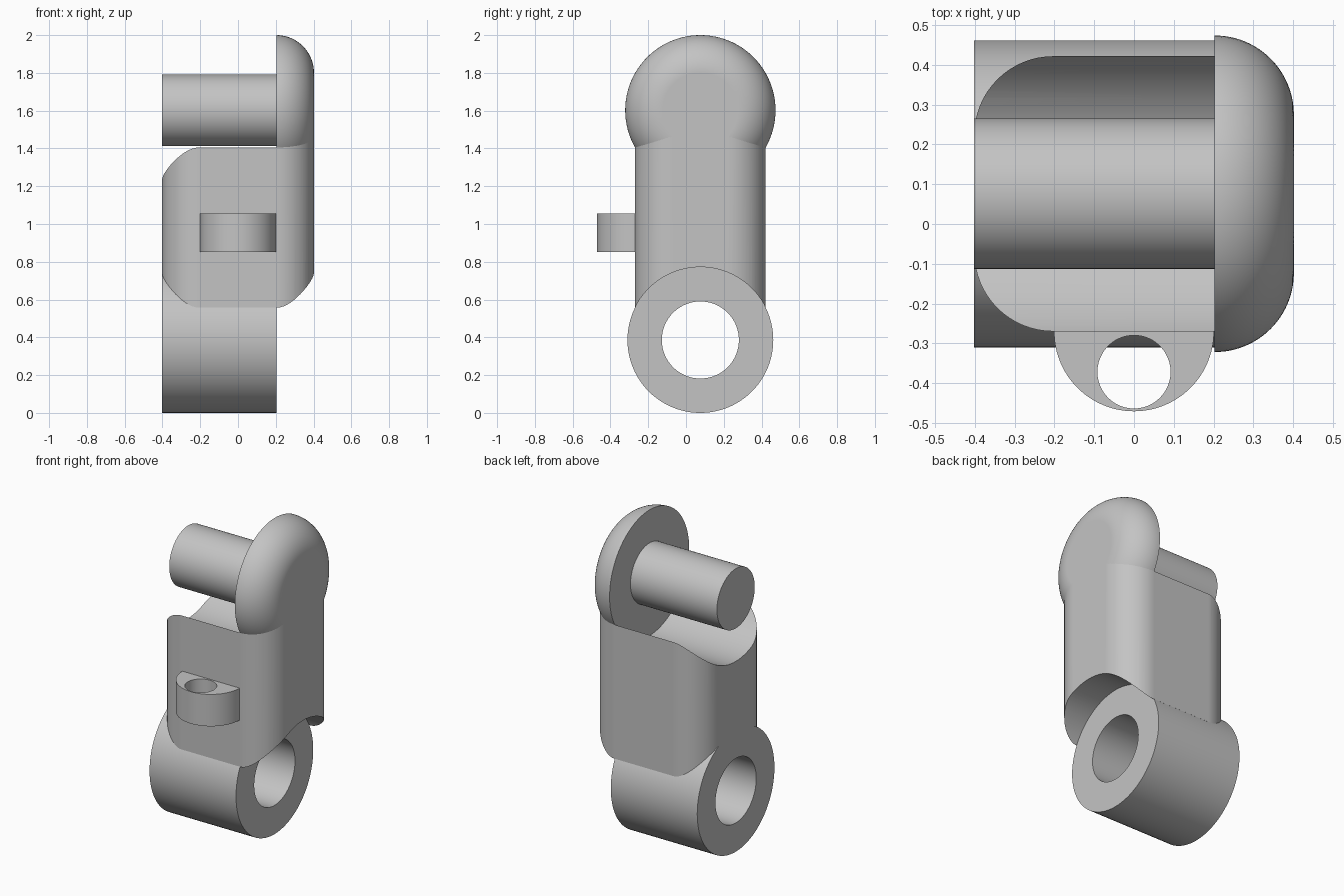
import bpy
import bmesh
from math import sin, cos, pi, radians

cube = bpy.data.objects.get("Cube")
if cube:
    bpy.data.objects.remove(cube, do_unlink=True)

grey = bpy.data.materials.new("light grey")
grey.use_nodes = True
COLOUR = (0.55, 0.55, 0.55, 1)
grey.diffuse_color = COLOUR
grey.node_tree.nodes["Principled BSDF"].inputs["Base Color"].default_value = COLOUR

MID = 0.076            # depth of the link's centre plane
SIDE = 0.402           # half width
INNER = 0.203          # inner face of the pin arm
HALF = 0.346           # half depth of the body
FILLET = SIDE - INNER
PIN_Z, CAP_R = 1.602, 0.398
RING_Z, RING_R, HOLE_R = 0.386, 0.386, 0.204
STEPS = 96


def make(name, bm):
    bmesh.ops.recalc_face_normals(bm, faces=bm.faces)
    mesh = bpy.data.meshes.new(name)
    bm.to_mesh(mesh)
    bm.free()
    mesh.materials.append(grey)
    ob = bpy.data.objects.new(name, mesh)
    bpy.context.collection.objects.link(ob)
    return ob


def arc(cx, cy, r, start, end, n=16):
    angles = [radians(start + (end - start) * i / n) for i in range(n + 1)]
    return [(cx + r * cos(a), cy + r * sin(a)) for a in angles]


def lathe(name, profile, z, closed=False):
    """Revolve (x, radius) points about the cross axis at height z."""
    bm = bmesh.new()
    rows = [[bm.verts.new((x, MID + r * cos(2 * pi * i / STEPS), z + r * sin(2 * pi * i / STEPS)))
             for i in range(STEPS)] for x, r in profile]
    pairs = list(zip(rows, rows[1:]))
    if closed:
        pairs.append((rows[-1], rows[0]))
    else:
        bm.faces.new(rows[0])
        bm.faces.new(rows[-1])
    for a, b in pairs:
        for i in range(STEPS):
            j = (i + 1) % STEPS
            bm.faces.new((a[i], a[j], b[j], b[i]))
    return make(name, bm)


def prism(name, outline, z0, z1):
    """Extrude a plan outline upwards."""
    bm = bmesh.new()
    base = bm.faces.new([bm.verts.new((x, y, z0)) for x, y in outline])
    top = bmesh.ops.extrude_face_region(bm, geom=[base])["geom"]
    bmesh.ops.translate(bm, vec=(0, 0, z1 - z0),
                        verts=[v for v in top if isinstance(v, bmesh.types.BMVert)])
    return make(name, bm)


def cut(target, cutters):
    for cutter in cutters:
        mod = target.modifiers.new("cut", "BOOLEAN")
        mod.operation, mod.solver, mod.object = "DIFFERENCE", "EXACT", cutter
        bpy.context.view_layer.objects.active = target
        bpy.ops.object.modifier_apply(modifier=mod.name)
        bpy.data.objects.remove(cutter, do_unlink=True)


# Body with rounded upright edges
plan = []
for sx, sy, start in ((1, 1, 0), (-1, 1, 90), (-1, -1, 180), (1, -1, 270)):
    plan += arc(sx * INNER, MID + sy * (HALF - FILLET), FILLET, start, start + 90)
body = prism("link_body", plan, 0.558, PIN_Z)
cut(body, [
    lathe("top_scoop", [(-1, CAP_R), (INNER, CAP_R)], PIN_Z),
    lathe("bottom_scoop", [(INNER, RING_R), (1, RING_R)], RING_Z),
    lathe("hole_cutter", [(-1, HOLE_R), (1, HOLE_R)], RING_Z),
])

# Domed arm head and its pin
cap = lathe("arm_cap", arc(INNER, CAP_R - FILLET, FILLET, 90, 0, 24), PIN_Z)
pin = lathe("pin", [(-SIDE, 0.189), (INNER, 0.189)], PIN_Z)

# Pivot ring at the bottom
ring = lathe("pivot_ring", [(-SIDE, HOLE_R), (-SIDE, RING_R), (INNER, RING_R), (INNER, HOLE_R)],
             RING_Z, closed=True)

# Half-round tab with an upright hole
front = MID - HALF
tab = prism("front_tab", [(0.2, front + 0.02)] + arc(0, front, 0.201, 360, 180, 48)
            + [(-0.2, front + 0.02)], 0.853, 1.055)
cut(tab, [prism("tab_hole", arc(0, -0.372, 0.092, 0, 360, 48)[:-1], 0.7, 1.2)])

# Smooth rounds with crisp edges
bpy.ops.object.select_all(action="DESELECT")
for ob in (body, cap, pin, ring, tab):
    ob.select_set(True)
bpy.context.view_layer.objects.active = body
bpy.ops.object.shade_smooth_by_angle(angle=radians(30))
for ob in (body, cap, tab):
    ob.modifiers.new("even_shading", "WEIGHTED_NORMAL").keep_sharp = True
